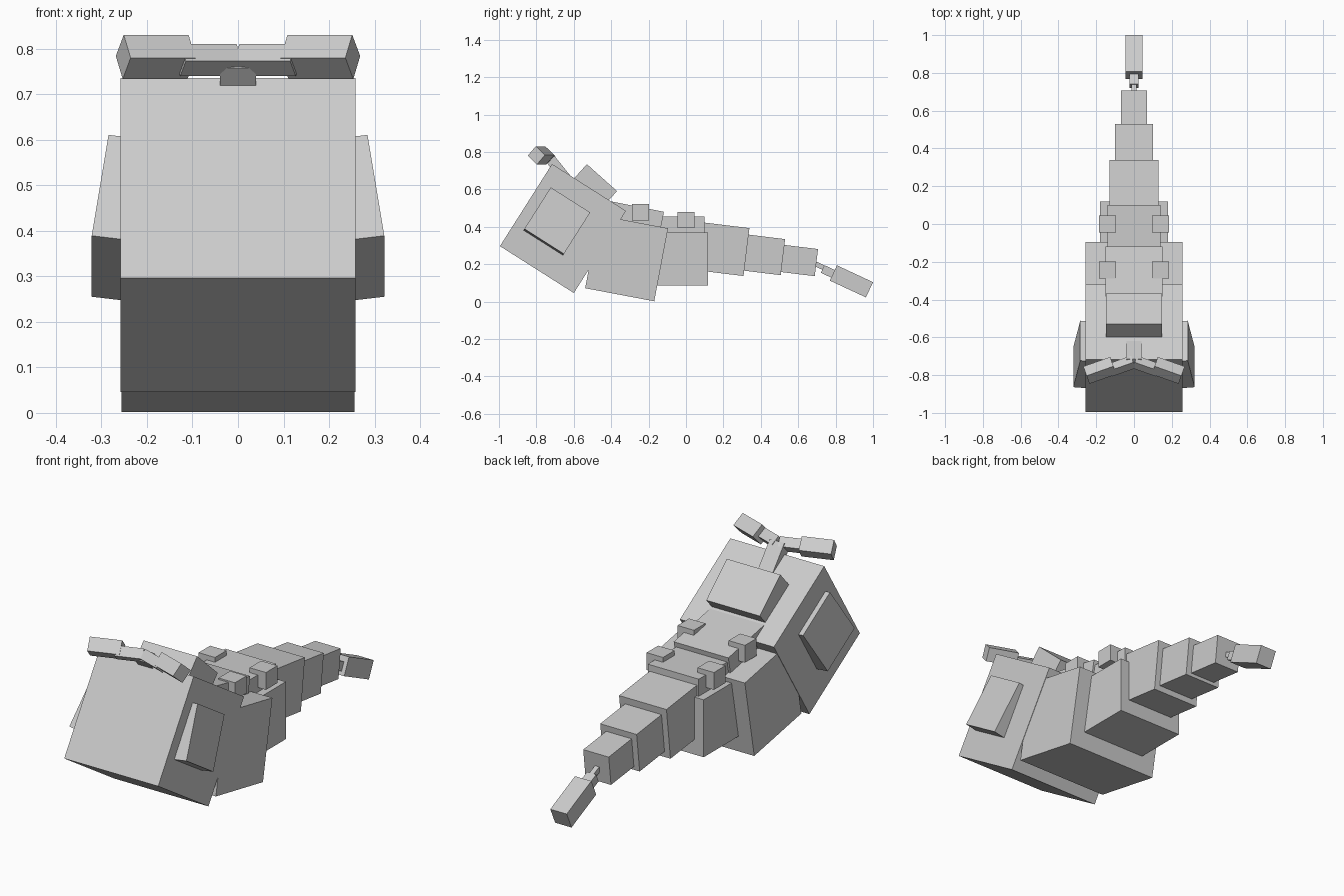
import bpy
from math import radians, cos, sin
from mathutils import Matrix, Vector

if "Cube" in bpy.data.objects:
    bpy.data.objects.remove(bpy.data.objects["Cube"])

grey = bpy.data.materials.new("plain_grey")
grey.use_nodes = True
grey.diffuse_color = (0.6, 0.6, 0.6, 1)
grey.node_tree.nodes["Principled BSDF"].inputs["Base Color"].default_value = (0.6, 0.6, 0.6, 1)


def turn(degrees, axis):
    return Matrix.Rotation(radians(degrees), 4, axis)


def box(name, centre, size, rotation):
    """Cuboid of a given size, turned about its centre."""
    bpy.ops.mesh.primitive_cube_add(size=1)
    obj = bpy.context.object
    obj.name = name
    obj.data.name = name
    obj.data.transform(Matrix.Translation(centre) @ rotation @ Matrix.Diagonal((*size, 1)))
    obj.data.materials.append(grey)
    return obj


def block(name, half_width, y, z, length, height, pitch):
    """Centred cuboid placed by its top rear edge and pitched about x."""
    rotation = turn(pitch, 'X')
    centre = Vector((0, y, z)) - rotation @ Vector((0, length / 2, height / 2))
    return box(name, centre, (2 * half_width, length, height), rotation)


# Head, crest and body
block("head", 0.258, -0.321, 0.485, 0.468, 0.52, -32.4)
block("head_crest", 0.147, -0.369, 0.591, 0.216, 0.18, -41.8)
block("front_body", 0.256, -0.096, 0.392, 0.376, 0.397, -10.7)
block("rear_body", 0.18, 0.118, 0.37, 0.35, 0.285, 0)
block("front_back_plate", 0.15, -0.118, 0.48, 0.29, 0.15, -11.2)
block("rear_back_plate", 0.14, 0.1, 0.455, 0.24, 0.15, 0)

# Tapering tail
block("tail_base", 0.13, 0.339, 0.393, 0.32, 0.258, -7)
block("tail_middle", 0.1, 0.53, 0.334, 0.28, 0.194, -7)
block("tail_end", 0.07, 0.706, 0.281, 0.26, 0.146, -7)
block("tail_link_small", 0.012, 0.742, 0.193, 0.07, 0.026, -25)
block("tail_link_large", 0.025, 0.798, 0.168, 0.064, 0.045, -25)
block("tail_tip", 0.045, 1.0, 0.104, 0.213, 0.09, -25)

# Antenna stem
block("antenna_stem", 0.04, -0.595, 0.645, 0.19, 0.055, -51)

for side, label in ((1, "left"), (-1, "right")):
    # Flared cheek plates
    tilt = turn(-32.4, 'X') @ turn(-8 * side, 'Y')
    outer = Vector((side * 0.303, -0.688, 0.433))
    box(label + "_cheek", outer - tilt @ Vector((side * 0.05, 0, 0)), (0.1, 0.25, 0.265), tilt)

    # Back studs
    for part, y, z in (("front", -0.243, 0.478), ("rear", 0, 0.436)):
        box(f"{label}_{part}_stud", (side * 0.14, y, z), (0.09, 0.09, 0.086), Matrix())

    # Antenna arms
    sweep = turn(-19.5 * side, 'Z') @ turn(-41.8, 'X')
    box(label + "_antenna_arm", (side * 0.065, -0.752, 0.775), (0.13, 0.05, 0.05), sweep)
    box(label + "_antenna_tip", (side * 0.181, -0.775, 0.782), (0.151, 0.07, 0.068), sweep)
